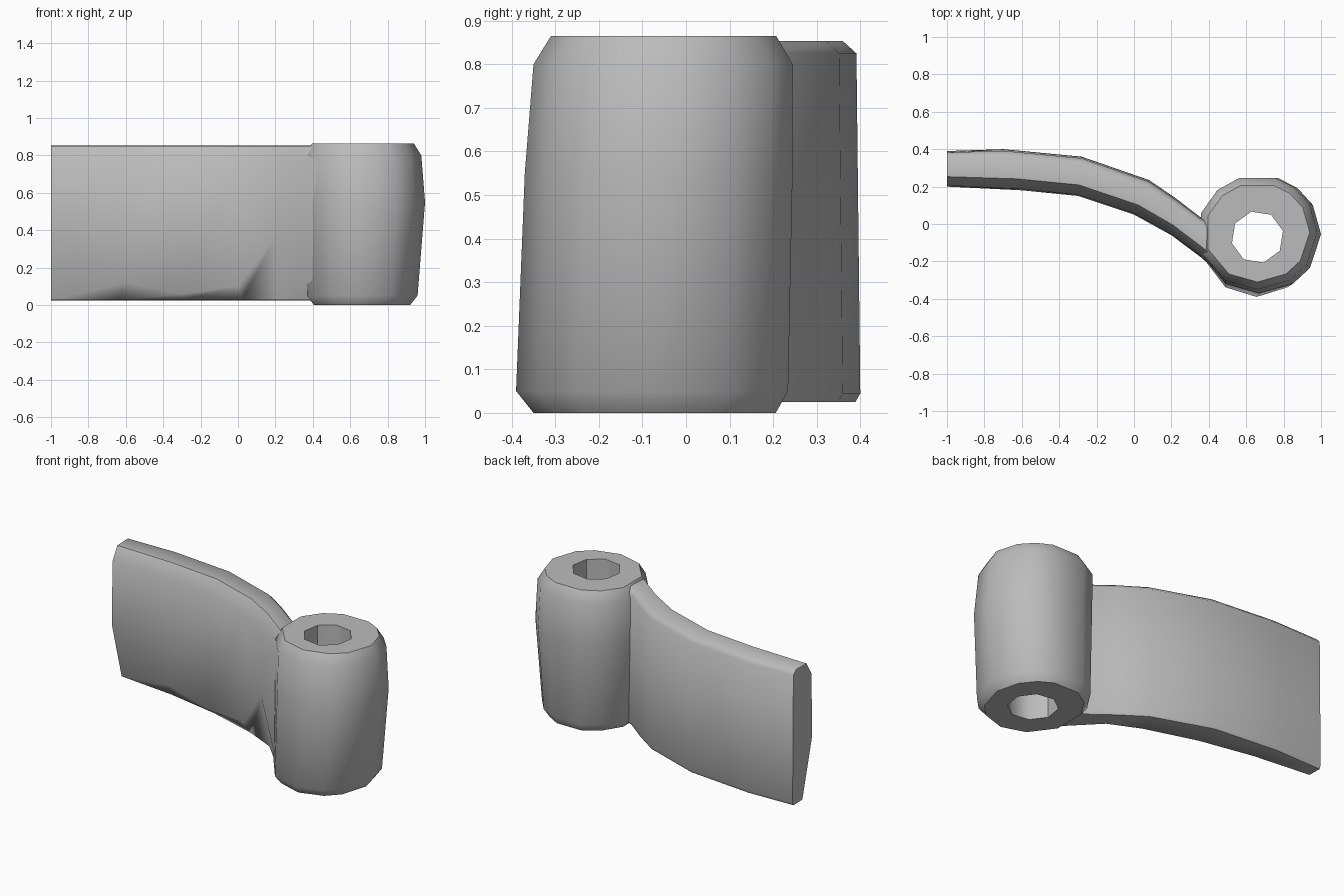
import bpy
import bmesh
from math import cos, sin, radians, tau

cube = bpy.data.objects.get("Cube")
if cube:
    bpy.data.objects.remove(cube)

grey = bpy.data.materials.new("plain_grey")
grey.use_nodes = True
colour = (0.5, 0.5, 0.5, 1)
grey.diffuse_color = colour
grey.node_tree.nodes["Principled BSDF"].inputs["Base Color"].default_value = colour


def loft(bm, rings):
    """Skin a list of closed rings and return their vertices."""
    loops = [[bm.verts.new(p) for p in ring] for ring in rings]
    for low, high in zip(loops, loops[1:]):
        for i in range(len(low)):
            j = (i + 1) % len(low)
            bm.faces.new((low[i], low[j], high[j], high[i]))
    return loops


def loop_edges(bm, loop):
    return [bm.edges.get((loop[i - 1], loop[i])) for i in range(len(loop))]


def finish(bm, name, angle):
    bmesh.ops.recalc_face_normals(bm, faces=bm.faces[:])
    mesh = bpy.data.meshes.new(name)
    bm.to_mesh(mesh)
    bm.free()
    mesh.materials.append(grey)
    obj = bpy.data.objects.new(name, mesh)
    bpy.context.collection.objects.link(obj)
    bpy.ops.object.select_all(action="DESELECT")
    obj.select_set(True)
    bpy.context.view_layer.objects.active = obj
    bpy.ops.object.shade_smooth_by_angle(angle=radians(angle))


# Barrel: uneven, slightly leaning drum with worn rims: z, x range, y range
levels = [(0, 0.39, 0.92, -0.35, 0.22),
          (0.05, 0.35, 0.96, -0.39, 0.25),
          (0.55, 0.34, 1.0, -0.37, 0.26),
          (0.8, 0.34, 0.98, -0.35, 0.26),
          (0.865, 0.38, 0.94, -0.31, 0.22)]
angles = [0, 30, 52, 72, 108, 132, 160, 200, 237, 270, 303, 325]


def barrel_ring(z, x0, x1, y0, y1):
    cx, cy, rx, ry = (x0 + x1) / 2, (y0 + y1) / 2, (x1 - x0) / 2, (y1 - y0) / 2
    return [(cx + rx * cos(radians(a)), cy + ry * sin(radians(a)), z) for a in angles]


def hole_ring(z):
    return [(0.66 + 0.14 * cos(tau * (i + 0.3) / 8),
             -0.07 + 0.14 * sin(tau * (i + 0.3) / 8), z) for i in range(8)]


bm = bmesh.new()
outer = loft(bm, [barrel_ring(*level) for level in levels])
inner = loft(bm, [hole_ring(0), hole_ring(levels[-1][0])])
for end in (0, -1):
    rim = loop_edges(bm, outer[end]) + loop_edges(bm, inner[end])
    bmesh.ops.triangle_fill(bm, edges=rim, use_beauty=True)
finish(bm, "hinge_barrel", 45)

# Arm: front point, back point, height and depth of the lower front chamfer
stations = [((-1, 0.20), (-1, 0.39), 0.38, 0.5),
            ((-0.6, 0.18), (-0.7, 0.40), 0.12, 0.35),
            ((-0.3, 0.15), (-0.28, 0.36), 0.06, 0.2),
            ((0, 0.05), (0.08, 0.235), 0.10, 0.25),
            ((0.2, -0.06), (0.22, 0.14), 0.36, 0.35),
            ((0.36, -0.18), (0.35, 0.04), 0.15, 0.15),
            ((0.46, -0.27), (0.44, 0.0), 0.10, 0.1)]


def arm_ring(front, back, chamfer_z, chamfer_depth):
    section = [(1, 0.045), (0.95, 0.025), (chamfer_depth, 0.027), (0, chamfer_z),
               (0.03, 0.77), (0.28, 0.85), (0.82, 0.853), (0.96, 0.825)]
    return [(front[0] + (back[0] - front[0]) * t,
             front[1] + (back[1] - front[1]) * t, z) for t, z in section]


bm = bmesh.new()
rings = loft(bm, [arm_ring(*s) for s in stations])
for end in (0, -1):
    bm.faces.new(rings[end])
finish(bm, "curved_arm", 50)
